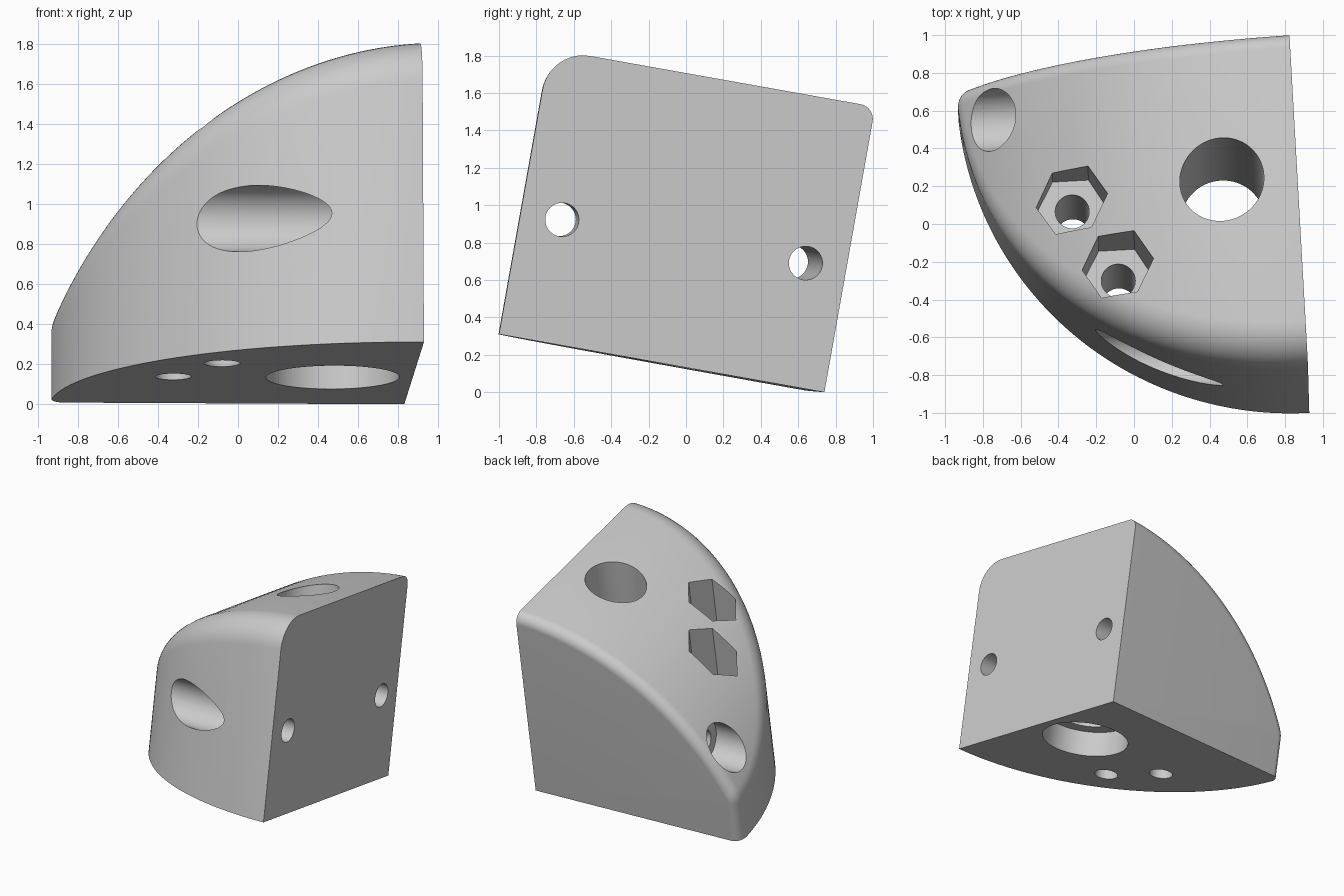
import bpy, bmesh
from math import sin, cos, sqrt, pi, asin, radians
from mathutils import Matrix, Vector

if "Cube" in bpy.data.objects:
    bpy.data.objects.remove(bpy.data.objects["Cube"], do_unlink=True)

WALL_R = 1.77                    # quarter-round plan radius about the back corner
TOP_A, TOP_B = -0.13, -0.565     # centre of the arched roof profile
TOP_R = 2.119
FRONT_F, BACK_F = 0.22, 0.08     # fillet radii
ROWS, STEPS = 64, 10

# Tilted pose of the whole block
pose = (Matrix.Translation((0.83, 0.74, 0))
        @ Matrix.Rotation(radians(1.6), 4, 'Z')
        @ Matrix.Rotation(radians(-10.1), 4, 'X')
        @ Matrix.Rotation(radians(1.6), 4, 'Z'))

grey = bpy.data.materials.new("plain_grey")
grey.use_nodes = True
grey.diffuse_color = (0.6, 0.6, 0.6, 1)
grey.node_tree.nodes["Principled BSDF"].inputs["Base Color"].default_value = (0.6, 0.6, 0.6, 1)


def make_object(name, bm):
    mesh = bpy.data.meshes.new(name)
    bm.to_mesh(mesh)
    bm.free()
    mesh.materials.append(grey)
    ob = bpy.data.objects.new(name, mesh)
    bpy.context.collection.objects.link(ob)
    ob.matrix_world = pose
    return ob


def local(s, t, w):
    """Distance left of the flat side, distance in front of the back, height."""
    return Vector((-s, -t, w))


def front_section(angle):
    """Wall foot, rolling-ball fillet, and roof contact at one plan angle."""
    s, t = (WALL_R - FRONT_F) * sin(angle), (WALL_R - FRONT_F) * cos(angle)
    inner = TOP_R - FRONT_F
    w = TOP_B + sqrt(inner ** 2 - (s - TOP_A) ** 2)
    n1 = local(sin(angle), cos(angle), 0)
    n2 = local((s - TOP_A) / inner, 0, (w - TOP_B) / inner)
    pts = [local(WALL_R * sin(angle), WALL_R * cos(angle), 0)]
    pts += [local(s, t, w) + FRONT_F * n1.slerp(n2, k / STEPS) for k in range(STEPS + 1)]
    return pts, n2


def back_section(n2):
    """Fillet from the roof down onto the flat back."""
    pts = []
    for k in range(STEPS + 1):
        a = k / STEPS * pi / 2
        p = local(TOP_A, 0, TOP_B) + n2 * (TOP_R - BACK_F * (1 - cos(a)))
        p.y = -BACK_F * (1 - sin(a))
        pts.append(p)
    return pts


def add_grid(bm, rows):
    grid = [[bm.verts.new(p) for p in row] for row in rows]
    for r0, r1 in zip(grid, grid[1:]):
        for i in range(len(r0) - 1):
            bm.faces.new((r0[i], r0[i + 1], r1[i + 1], r1[i]))


# Block skin
bm = bmesh.new()
start = asin(-0.05 / (WALL_R - FRONT_F))
end = pi / 2 - asin(BACK_F / (WALL_R - FRONT_F))
rows = []
for i in range(ROWS + 1):
    front, n2 = front_section(start + (end - start) * i / ROWS)
    rows.append(front + back_section(n2))
add_grid(bm, rows)

# Rounded upright corner at the narrow end
corner = []
for k in range(STEPS + 1):
    a = k / STEPS * pi / 2
    drop = BACK_F * (1 - cos(a))
    column = []
    for j, p in enumerate(front):
        q = p.copy()
        q.x += drop * -n2.x
        q.y *= 1 - sin(a)
        q.z -= drop * n2.z * max(0, j - 1) / STEPS
        column.append(q)
    corner.append(column)
add_grid(bm, corner)

# Flat base and back, then the flat side
foot = local(-0.05, 0, 0)
base = [r[0] for r in rows] + [c[0] for c in corner[1:]] + [foot]
back = [r[-1] for r in rows] + corner[-1][-2::-1] + [foot]
for outline in (base, back):
    bm.faces.new([bm.verts.new(p) for p in outline])
bmesh.ops.remove_doubles(bm, verts=bm.verts, dist=1e-4)
bmesh.ops.bisect_plane(bm, geom=bm.verts[:] + bm.edges[:] + bm.faces[:], plane_co=(0, 0, 0),
                       plane_no=(1, 0, 0), clear_outer=True)
bmesh.ops.holes_fill(bm, edges=[e for e in bm.edges if e.is_boundary], sides=0)
bmesh.ops.recalc_face_normals(bm, faces=bm.faces)
block = make_object("corner_block", bm)


def cutter(name, s, t, w, radius, length, sides=64, sideways=False):
    """Bore starting at the given point, running up or toward the narrow end."""
    bm = bmesh.new()
    bmesh.ops.create_cone(bm, cap_ends=True, segments=sides, radius1=radius,
                          radius2=radius, depth=length)
    turn = Matrix.Rotation(-pi / 2, 4, 'Y') if sideways else Matrix.Rotation(pi / 2, 4, 'Z')
    shift = Matrix.Translation((0, 0, length / 2))
    bm.transform(Matrix.Translation(local(s, t, w)) @ turn @ shift)
    ob = make_object(name, bm)
    ob.hide_render = True
    return ob


cutters = [cutter("main_bore", 0.40, 0.755, -0.1, 0.223, 2),
           cutter("main_counterbore", 0.40, 0.755, -0.1, 0.333, 0.3)]
# Upright bolt holes with hexagonal nut pockets
for s, t in ((1.197, 0.75), (0.974, 1.135)):
    cutters.append(cutter("bolt_hole", s, t, -0.1, 0.09, 2))
    cutters.append(cutter("nut_pocket", s, t, 0.735, 0.19, 1, sides=6))
# Sideways screw holes with round head recesses
for t, depth in ((1.545, 0.3), (0.22, 1.4)):
    cutters.append(cutter("screw_hole", -0.1, t, 0.662, 0.09, 2.2, sideways=True))
    cutters.append(cutter("head_recess", depth, t, 0.662, 0.166, 2, sideways=True))

for c in cutters:
    mod = block.modifiers.new(c.name, 'BOOLEAN')
    mod.operation, mod.solver, mod.object = 'DIFFERENCE', 'EXACT', c

# Keep only the finished block
bpy.context.view_layer.update()
graph = bpy.context.evaluated_depsgraph_get()
finished = bpy.data.meshes.new_from_object(block.evaluated_get(graph))
block.modifiers.clear()
block.data = finished
for c in cutters:
    bpy.data.objects.remove(c, do_unlink=True)
bpy.ops.object.select_all(action='DESELECT')
block.select_set(True)
bpy.context.view_layer.objects.active = block
bpy.ops.object.shade_smooth_by_angle(angle=radians(25))
